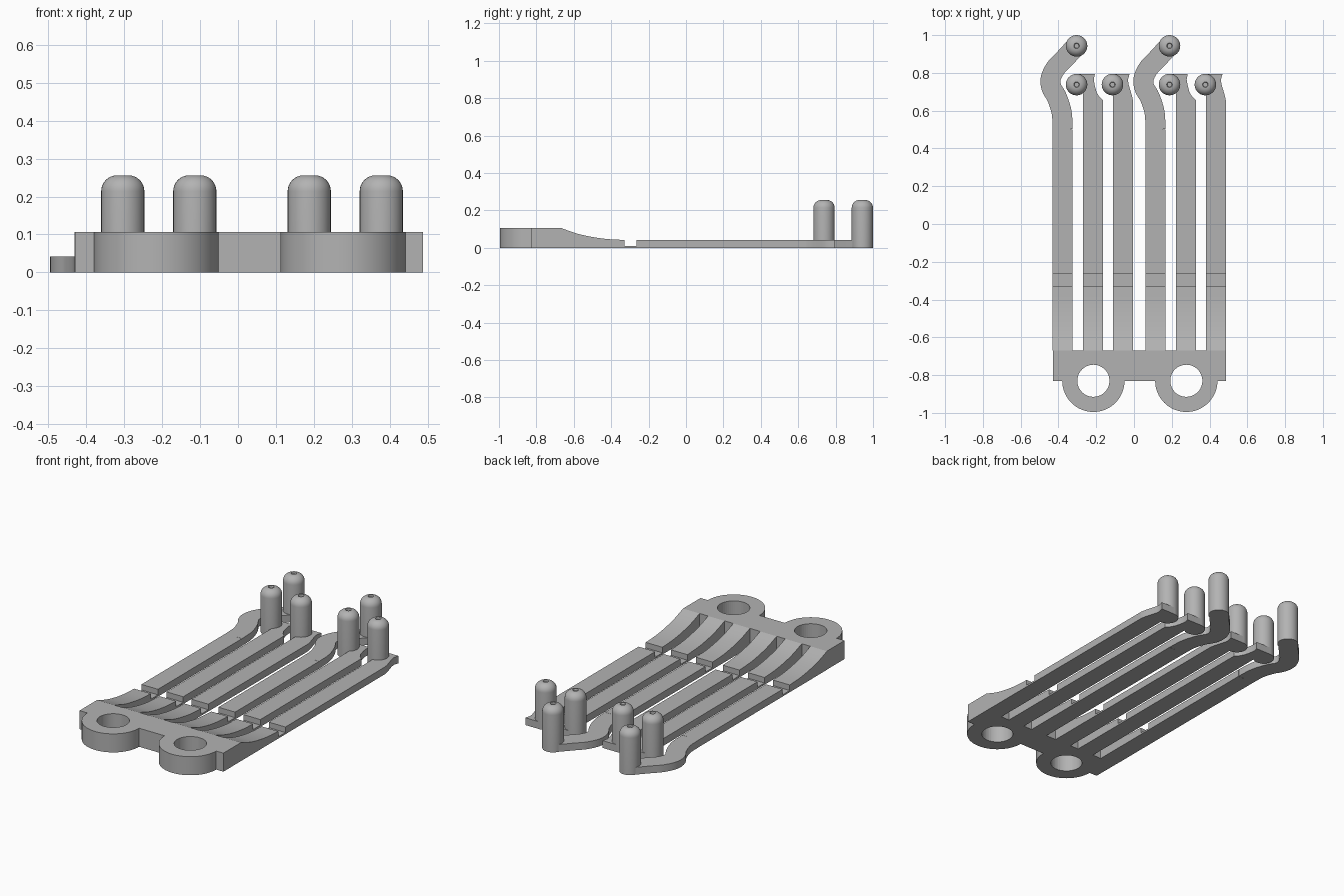
import bpy
import bmesh
import math
from mathutils import Vector

if "Cube" in bpy.data.objects:
    bpy.data.objects.remove(bpy.data.objects["Cube"], do_unlink=True)

GREY = (0.45, 0.45, 0.45, 1.0)
mat = bpy.data.materials.new("plain grey")
mat.use_nodes = True
mat.diffuse_color = GREY
mat.node_tree.nodes["Principled BSDF"].inputs["Base Color"].default_value = GREY

BASE_H, BAR_H, BAR_W = 0.107, 0.042, 0.106
PIN_R, PIN_TOP = 0.057, 0.256
FRONT, ROOT = -0.83, -0.67
SHIFT = 0.492            # spacing of the two repeated groups


def finish(name, bm, smooth=True):
    bmesh.ops.recalc_face_normals(bm, faces=bm.faces)
    mesh = bpy.data.meshes.new(name)
    bm.to_mesh(mesh)
    bm.free()
    mesh.materials.append(mat)
    obj = bpy.data.objects.new(name, mesh)
    bpy.context.collection.objects.link(obj)
    if smooth:
        bpy.ops.object.select_all(action='DESELECT')
        obj.select_set(True)
        bpy.context.view_layer.objects.active = obj
        bpy.ops.object.shade_smooth_by_angle(angle=math.radians(35))
    return obj


def prism(name, points, direction):
    """Extrude a closed outline of 3D points along a direction."""
    bm = bmesh.new()
    face = bm.faces.new([bm.verts.new(p) for p in points])
    out = bmesh.ops.extrude_face_region(bm, geom=[face])
    verts = [v for v in out["geom"] if isinstance(v, bmesh.types.BMVert)]
    bmesh.ops.translate(bm, verts=verts, vec=direction)
    return finish(name, bm)


def plate(name, outline, height):
    return prism(name, [(x, y, 0) for x, y in outline], (0, 0, height))


def curve_through(points, steps=6):
    """Smooth path passing through the points."""
    pts = [Vector(p) for p in points]
    pts = [2 * pts[0] - pts[1]] + pts + [2 * pts[-1] - pts[-2]]
    path = []
    for a, b, c, d in zip(pts, pts[1:], pts[2:], pts[3:]):
        for i in range(steps):
            t = i / steps
            path.append(0.5 * (2 * b + (c - a) * t + (2 * a - 5 * b + 4 * c - d) * t ** 2
                               + (3 * b - a - 3 * c + d) * t ** 3))
    return path + [pts[-2]]


def ribbon(path, width):
    left, right = [], []
    for i, p in enumerate(path):
        t = (path[min(i + 1, len(path) - 1)] - path[max(i - 1, 0)]).normalized()
        n = Vector((-t.y, t.x)) * width / 2
        left.append(p + n)
        right.append(p - n)
    return left + right[::-1]


# Base plate with two round lugs along its front edge
LUGS, LUG_R, HOLE_R = (-0.215, -0.215 + SHIFT), 0.165, 0.085
outline = [(-0.43, ROOT), (-0.43, FRONT)]
for cx in LUGS:
    for i in range(33):
        a = math.pi + math.pi * i / 32
        outline.append((cx + LUG_R * math.cos(a), FRONT + LUG_R * math.sin(a)))
outline += [(0.488, FRONT), (0.488, ROOT)]
base = plate("base_plate", outline, BASE_H)

# Holes through the lugs
for cx in LUGS:
    bm = bmesh.new()
    bmesh.ops.create_cone(bm, cap_ends=True, segments=48, radius1=HOLE_R,
                          radius2=HOLE_R, depth=1)
    bmesh.ops.translate(bm, verts=bm.verts, vec=(cx, FRONT, 0))
    cutter = finish("hole_cutter", bm, smooth=False)
    cutter.hide_render = True
    cutter.hide_viewport = True
    cut = base.modifiers.new("lug_hole", 'BOOLEAN')
    cut.operation = 'DIFFERENCE'
    cut.solver = 'EXACT'
    cut.object = cutter


# Straight bars: concave ramp, thin flexing notch, flat run
def bar(name, x, end):
    ramp = curve_through([(ROOT, BASE_H), (-0.585, 0.077), (-0.5, 0.058),
                          (-0.42, 0.047), (-0.33, BAR_H)], 4)
    side = [(ROOT, 0)] + [tuple(p) for p in ramp]
    side += [(-0.33, 0.01), (-0.265, 0.01), (-0.265, BAR_H), (end, BAR_H), (end, 0)]
    prism(name, [(x, y, z) for y, z in side], (BAR_W, 0, 0))


# Round-topped pin with a small dimple
def pin(name, x, y):
    fillet = 0.042
    profile = [(0, 0), (PIN_R, 0)]
    for i in range(9):
        a = math.pi / 2 * i / 8
        profile.append((PIN_R - fillet + fillet * math.cos(a),
                        PIN_TOP - fillet + fillet * math.sin(a)))
    profile += [(0.012, PIN_TOP - 0.008), (0, PIN_TOP - 0.008)]
    bm = bmesh.new()
    verts = [bm.verts.new((x + r, y, z)) for r, z in profile]
    edges = [bm.edges.new(pair) for pair in zip(verts, verts[1:])]
    bmesh.ops.spin(bm, geom=verts + edges, cent=(x, y, 0), axis=(0, 0, 1),
                   angle=2 * math.pi, steps=32)
    bmesh.ops.remove_doubles(bm, verts=bm.verts, dist=0.0005)
    finish(name, bm)


# Finger tip: scalloped right side, pin on the left
def tip(name, x, pin_x, side):
    y = 0.738
    pts = [(0, 0.64), (BAR_W, 0.64)] + side + [(pin_x, y + PIN_R), (pin_x, y), (0, 0.69)]
    plate(name, [(x + px, py) for px, py in pts], BAR_H)
    pin(name.replace("tip", "pin"), x + pin_x, y)


INNER = [(BAR_W, 0.655), (0.085, 0.675), (0.071, 0.7), (0.062, 0.735), (0.057, 0.765), (0.063, 0.795)]
OUTER = [(BAR_W, 0.645), (0.1, 0.675), (0.09, 0.71), (0.081, 0.74), (0.078, 0.765), (0.087, 0.795)]
HOOK = [(-0.378, 0.5), (-0.383, 0.59), (-0.408, 0.67), (-0.436, 0.72), (-0.441, 0.77),
        (-0.415, 0.825), (-0.368, 0.875), (-0.304, 0.945)]

for label, dx in (("right", 0), ("left", SHIFT)):
    # Hooked arm with a pin at its end
    bar(label + "_arm_bar", -0.431 + dx, 0.5)
    path = [p + Vector((dx, 0)) for p in curve_through(HOOK)]
    plate(label + "_arm_hook", ribbon(path, BAR_W), BAR_H)
    pin(label + "_arm_pin", -0.304 + dx, 0.943)
    # Two straight fingers
    for kind, x, pin_x, side in (("inner", -0.27, -0.034, INNER),
                                 ("outer", -0.11, -0.004, OUTER)):
        bar(f"{label}_{kind}_bar", x + dx, 0.64)
        tip(f"{label}_{kind}_tip", x + dx, pin_x, side)
